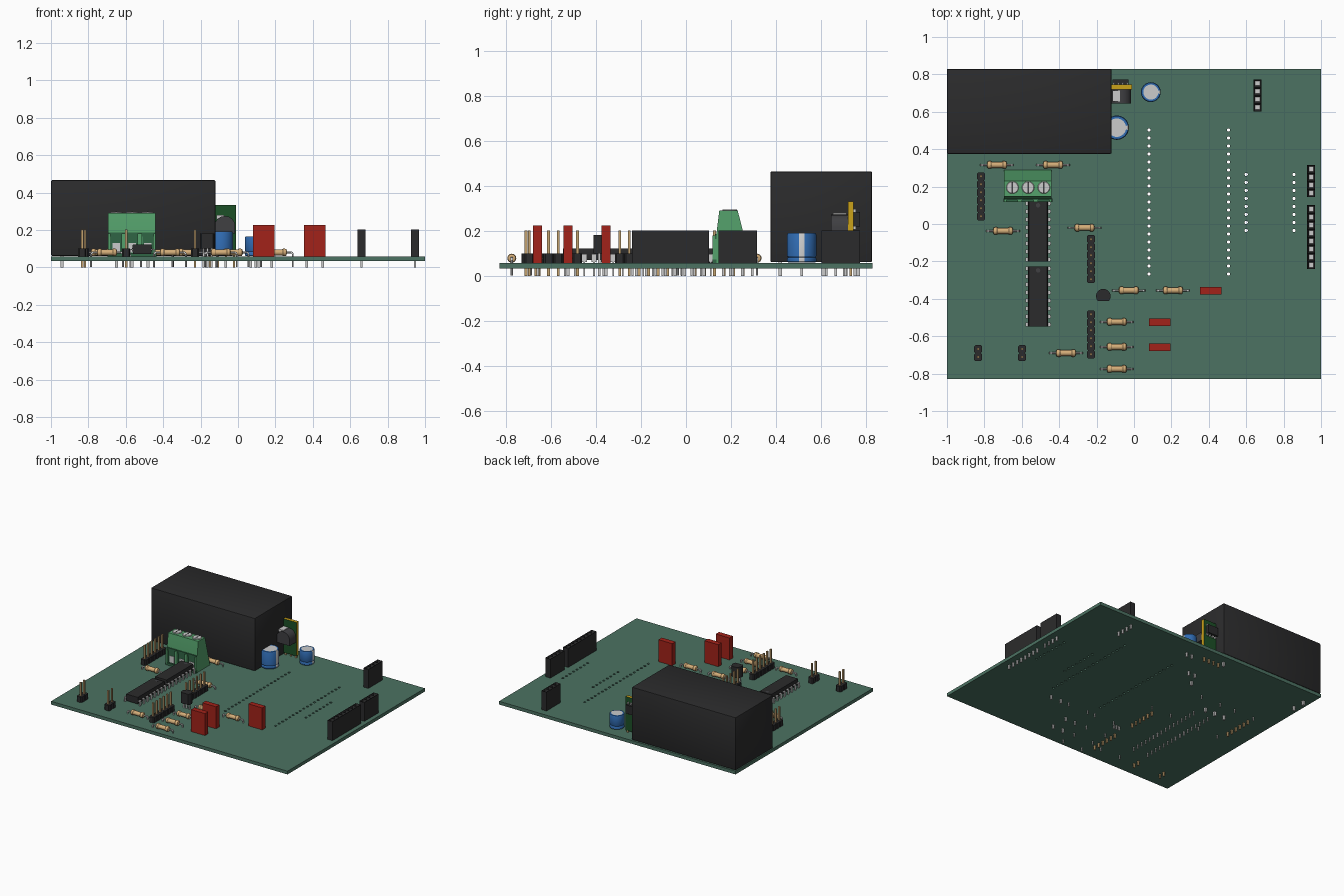
import bpy, bmesh
from math import pi, cos, sin, atan2
from mathutils import Matrix, Vector

if "Cube" in bpy.data.objects:
    bpy.data.objects.remove(bpy.data.objects["Cube"])

COL = dict(board=(.072, .168, .122), black=(.024, .024, .025), dark=(.05, .05, .055),
           metal=(.55, .55, .53), gold=(.55, .36, .16), red=(.36, .016, .01),
           blue=(.03, .15, .45), tan=(.66, .42, .19), green=(.09, .36, .15),
           deep=(.03, .13, .06), pcb=(.012, .08, .02), yellow=(.6, .36, .01))
MATS = {}
for n, c in COL.items():
    MATS[n] = bpy.data.materials.new(n)
    MATS[n].diffuse_color = (*c, 1)

P = 0.0428           # pin pitch
TOP, BOT = 0.058, 0.033   # board faces


class Part:
    """Collects coloured primitives into one object."""
    def __init__(self, name):
        self.name, self.bm, self.mats = name, bmesh.new(), []

    def mi(self, m):
        if m not in self.mats:
            self.mats.append(m)
        return self.mats.index(m)

    def box(self, m, x0, x1, y0, y1, z0, z1):
        mat = Matrix.Translation(((x0 + x1) / 2, (y0 + y1) / 2, (z0 + z1) / 2)) @ \
            Matrix.Diagonal((x1 - x0, y1 - y0, z1 - z0, 1))
        vs = bmesh.ops.create_cube(self.bm, size=1, matrix=mat)['verts']
        fs = list({f for v in vs for f in v.link_faces})
        for f in fs:
            f.material_index = self.mi(m)
        return fs

    def pin(self, m, x, y, z1=TOP, z0=0.0, r=0.006):
        self.box(m, x - r, x + r, y - r, y + r, z0, z1)

    def prism(self, m, pts, fn, a, b):
        # extrude a 2D profile; fn maps (u, v, depth) to a point
        A = [self.bm.verts.new(fn(u, v, a)) for u, v in pts]
        B = [self.bm.verts.new(fn(u, v, b)) for u, v in pts]
        k = len(pts)
        fs = [self.bm.faces.new((A[i], A[(i + 1) % k], B[(i + 1) % k], B[i])) for i in range(k)]
        fs += [self.bm.faces.new(A[::-1]), self.bm.faces.new(B)]
        for f in fs:
            f.material_index = self.mi(m)
        return fs

    def lathe(self, m, prof, at, along_x=False, n=20):
        # revolve (radius, height) pairs about z or x
        rings = []
        for r, h in prof:
            ring = []
            for i in range(n):
                a = 2 * pi * i / n
                c, s = r * cos(a), r * sin(a)
                p = Vector((h, c, s) if along_x else (c, s, h))
                ring.append(self.bm.verts.new(p + Vector(at)))
            rings.append(ring)
        fs = []
        for A, B in zip(rings, rings[1:]):
            for i in range(n):
                fs.append(self.bm.faces.new((A[i], A[(i + 1) % n], B[(i + 1) % n], B[i])))
        fs += [self.bm.faces.new(rings[0][::-1]), self.bm.faces.new(rings[-1])]
        for f in fs:
            f.material_index = self.mi(m)
        return fs

    def done(self):
        bmesh.ops.recalc_face_normals(self.bm, faces=self.bm.faces)
        me = bpy.data.meshes.new(self.name)
        self.bm.to_mesh(me)
        self.bm.free()
        for m in self.mats:
            me.materials.append(MATS[m])
        ob = bpy.data.objects.new(self.name, me)
        bpy.context.collection.objects.link(ob)
        return ob


# Circuit board with drilled hole rows
p = Part("circuit_board")
p.box("board", -1, 1, -.83, .83, BOT, TOP)
board = p.done()
p = Part("drill_cutter")
for x, y, n in ((.08, .503, 19), (.505, .503, 19), (.60, .265, 8), (.856, .265, 8)):
    for i in range(n):
        p.lathe("board", [(.009, 0), (.009, .1)], (x, y - P * i, 0), n=12)
cut = p.done()
cut.hide_render = True
mod = board.modifiers.new("holes", 'BOOLEAN')
mod.operation, mod.object, mod.solver = 'DIFFERENCE', cut, 'EXACT'
bpy.context.view_layer.objects.active = board
bpy.ops.object.modifier_apply(modifier=mod.name)
bpy.data.objects.remove(cut)

# Power supply block
p = Part("power_block")
fs = p.box("black", -1, -.12, .375, .828, .062, .466)
bmesh.ops.bevel(p.bm, geom=list({e for f in fs for e in f.edges}), offset=.007,
                segments=2, affect='EDGES', profile=.5)
for x, y in ((-.94, .61), (-.94, .71), (-.17, .42), (-.17, .765)):
    p.pin("metal", x, y, .07, r=.008)
p.done()

# Upright regulator module
p = Part("regulator_module")
fs = p.box("yellow", -.2, -.01, .72, .745, .075, .333)
for f in fs:
    if abs(f.normal.y) > .5 or len({round(v.co.y, 3) for v in f.verts}) == 1:
        f.material_index = p.mi("pcb")
arc = [(-.07 + .055 * cos(a * pi / 8), .222 + .053 * sin(a * pi / 8)) for a in range(9)]
p.prism("dark", [(-.125, .18)] + [] + arc[::-1] + [(-.015, .18)], lambda u, v, d: (u, d, v), .645, .72)
p.box("metal", -.115, -.075, .655, .715, .26, .28)
p.box("black", -.115, -.03, .745, .773, .22, .285)
for i in range(4):
    x = -.108 + .024 * i
    p.box("metal", x - .005, x + .005, .745, .757, .207, .298)
for i in range(4):
    p.pin("gold", -.15 + P * i, .7325, .09)
p.done()

# Electrolytic capacitors: sleeve with groove, pale stripe, metal top
for k, (x, y, r, h) in enumerate(((.09, .705, .053, .165), (-.092, .515, .065, .192))):
    p = Part(f"electrolytic_capacitor_{k + 1}")
    z = TOP + .002
    prof = [(r * .93, z), (r, z + .006), (r, z + .018), (r * .94, z + .024), (r, z + .03),
            (r, h - .008), (r * .94, h), (r * .76, h)]
    for f in p.lathe("blue", prof, (x, y, 0), n=32):
        c = f.calc_center_median()
        if len(f.verts) > 4:
            f.material_index = p.mi("metal")
        elif abs(atan2(c.y - y, c.x - x)) < .25:
            f.material_index = p.mi("metal")
    for s in (-1, 1):
        p.pin("metal", x + s * r * .4, y)
    p.done()

# Screw terminal with three wire openings
p = Part("screw_terminal")
x0, x1 = -.695, -.44
prof = [(.135, TOP), (.135, .185), (.148, .291), (.23, .291), (.29, TOP)]
p.prism("green", prof, lambda u, v, d: (d, u, v), x0, x1)
p.box("deep", x0, x1, .128, .136, .165, .187)
p.box("deep", x0 - .003, x1 + .003, .118, .136, TOP, .075)
for i in range(4):
    x = x0 + (x1 - x0) * i / 3
    p.box("green", max(x - .012, x0), min(x + .012, x1), .118, .14, .07, .18)
for i in range(3):
    x = -.65 + .084 * i
    p.box("deep", x - .028, x + .028, .13, .136, .075, .165)
    p.box("metal", x - .02, x + .02, .127, .132, .08, .13)
    p.lathe("metal", [(.033, .285), (.033, .294), (.03, .297)], (x, .195, 0))
    p.box("dark", x - .004, x + .004, .166, .224, .29, .2975)
    p.pin("metal", x, .2, r=.008)
p.done()

# Dual-row chips
for k, yc in enumerate((-.04, -.388)):
    p = Part(f"chip_{k + 1}")
    xc = -.513
    sec = [(-.047, .072), (-.054, .096), (-.049, .123), (.049, .123), (.054, .096), (.047, .072)]
    p.prism("black", sec, lambda u, v, d: (xc + u, d, v), yc - .16, yc + .16)
    p.lathe("dark", [(.012, .12), (.012, .1235)], (xc, yc + .14, 0), n=12)
    for i in range(8):
        y = yc + (i - 3.5) * P
        for s in (-1, 1):
            xa, xb, xm = xc + s * .05, xc + s * .067, xc + s * .061
            p.box("metal", min(xa, xb), max(xa, xb), y - .011, y + .011, .092, .098)
            p.box("metal", min(xm, xb), max(xm, xb), y - .011, y + .011, .062, .098)
            p.pin("metal", (xm + xb) / 2, y, .065, r=.004)
    p.done()

# Axial resistors
body = [(.006, -.054), (.017, -.05), (.02, -.043), (.02, -.032), (.016, -.026)]
body += [(r, -h) for r, h in body[::-1]]
for k, (x, y) in enumerate(((-.733, .316), (-.433, .316), (-.70, -.037), (-.265, -.02),
                            (-.028, -.355), (.208, -.355), (-.092, -.523), (-.092, -.657),
                            (-.092, -.775), (-.364, -.69))):
    p = Part(f"resistor_{k + 1}")
    zc = .08
    p.lathe("tan", body, (x, y, zc), True, 16)
    p.lathe("metal", [(.005, -.078), (.005, .078)], (x, y, zc), True, 8)
    for s in (-1, 1):
        for z in ((.003, .072),):
            p.lathe("metal", [(.005, z[0]), (.005, z[1])], (x + s * .085, y, 0), n=8)
        p.prism("metal", [(.075, zc - .005), (.075, zc + .005), (.085, zc + .002), (.09, zc - .009), (.08, zc - .009)],
                lambda u, v, d: (x + s * u, y + d, v), -.005, .005)
    p.done()

# Pin headers: chamfered housings with gold pins
c, h = .007, P / 2
octa = [(-h + c, -h), (h - c, -h), (h, -h + c), (h, h - c), (h - c, h), (-h + c, h), (-h, h - c), (-h, -h + c)]
for k, (x, y, n) in enumerate(((-.818, .148, 6), (-.23, -.188, 6), (-.23, -.59, 6),
                               (-.833, -.69, 2), (-.598, -.69, 2))):
    p = Part(f"pin_header_{k + 1}")
    for i in range(n):
        yy = y + (i - (n - 1) / 2) * P
        p.prism("black", octa, lambda u, v, d: (x + u, yy + v, d), TOP, .1)
        p.pin("gold", x, yy, .203)
    p.done()

# Socket headers with recessed openings
for k, (x, y, n) in enumerate(((.66, .688, 4), (.947, .23, 4), (.947, -.07, 8))):
    p = Part(f"socket_header_{k + 1}")
    for i in range(n):
        yy = y + (i - (n - 1) / 2) * P
        fs = p.box("black", x - .021, x + .021, yy - P / 2, yy + P / 2, TOP, .203)
        top = [max(fs, key=lambda f: f.calc_center_median().z)]
        bmesh.ops.inset_region(p.bm, faces=top, thickness=.012)
        bmesh.ops.translate(p.bm, verts=top[0].verts, vec=(0, 0, -.03))
        top[0].material_index = p.mi("metal")
        p.pin("metal", x, yy)
    p.done()

# Transistor with a flat front
p = Part("transistor")
arc = [(.039 * cos(a), .039 * sin(a)) for a in [(-.22 + 1.44 * i / 16) * pi for i in range(17)]]
p.prism("black", arc, lambda u, v, d: (-.164 + u, -.386 + v, d), .1, .182)
for i in (-1, 0, 1):
    p.pin("metal", -.164 + .022 * i, -.386, .105, r=.005)
p.done()

# Red film capacitors
for k, (x, y) in enumerate(((.41, -.356), (.138, -.525), (.138, -.66))):
    p = Part(f"film_capacitor_{k + 1}")
    p.box("red", x - .058, x + .058, y - .02, y + .02, TOP, .226)
    for s in (-1, 1):
        p.pin("metal", x + s * .043, y)
    p.done()

# Smooth round parts, keep edges sharp
bpy.ops.object.select_all(action='SELECT')
bpy.context.view_layer.objects.active = board
bpy.ops.object.shade_smooth_by_angle(angle=.52)

for m in bpy.data.materials:
    if m.users and not m.is_grease_pencil:
        m.use_nodes = True
        m.node_tree.nodes["Principled BSDF"].inputs["Base Color"].default_value = m.diffuse_color
